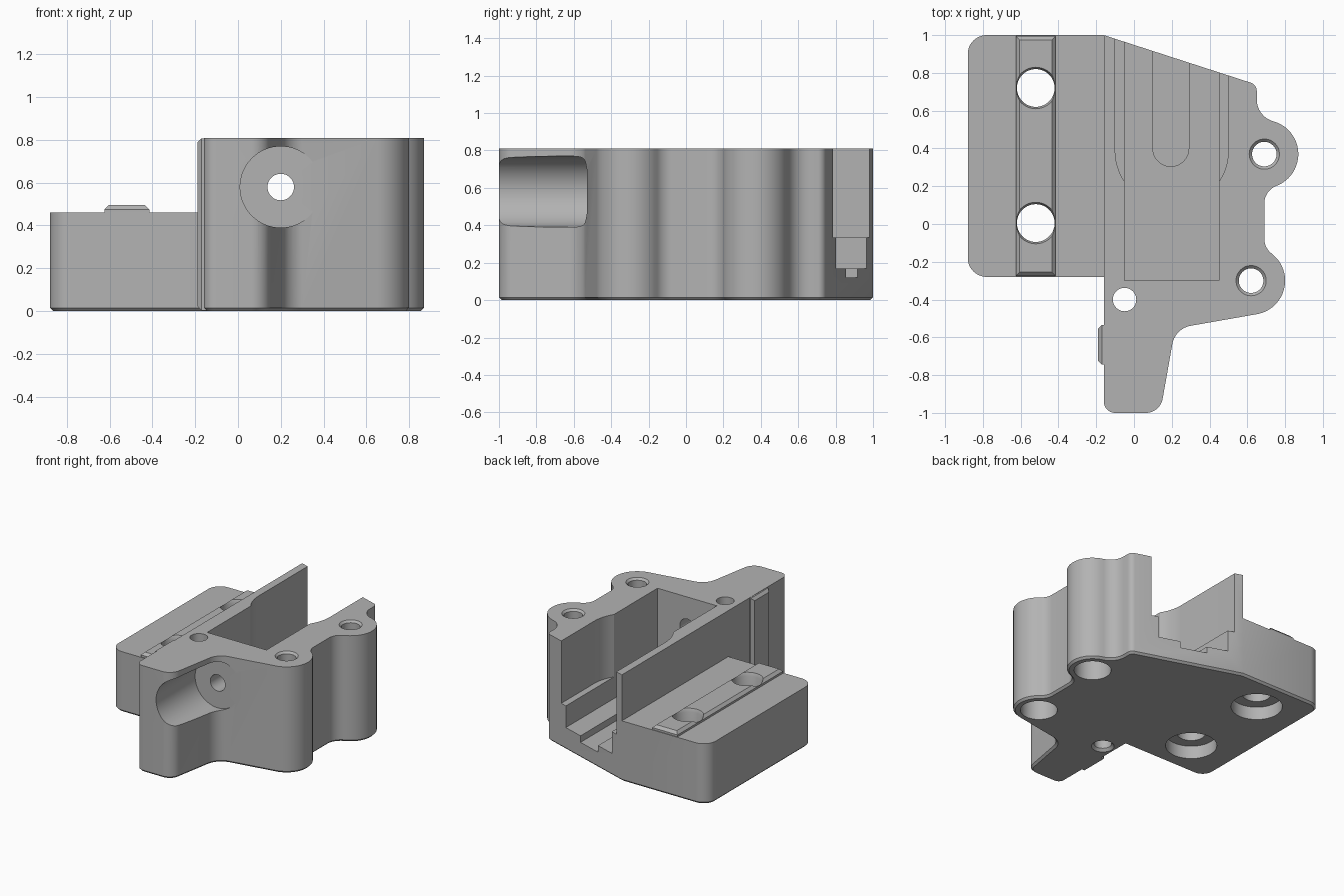
import bpy, bmesh, math
from mathutils import Vector, Matrix

if "Cube" in bpy.data.objects:
    bpy.data.objects.remove(bpy.data.objects["Cube"])

grey = bpy.data.materials.new("plain grey")
grey.use_nodes = True
grey.diffuse_color = (0.45, 0.45, 0.45, 1)
grey.node_tree.nodes["Principled BSDF"].inputs["Base Color"].default_value = (0.45, 0.45, 0.45, 1)

TOP, STEP = 0.81, 0.46


def arc(cx, cy, r, a0, a1, n=12):
    angles = [math.radians(a0 + (a1 - a0) * i / n) for i in range(n + 1)]
    return [(cx + r * math.cos(a), cy + r * math.sin(a)) for a in angles]


def to_object(name, bm):
    bmesh.ops.recalc_face_normals(bm, faces=bm.faces)
    mesh = bpy.data.meshes.new(name)
    bm.to_mesh(mesh)
    bm.free()
    mesh.materials.append(grey)
    obj = bpy.data.objects.new(name, mesh)
    bpy.context.collection.objects.link(obj)
    return obj


def prism(name, outline, z0, z1, chamfer=0):
    """Upright extrusion of an outline, optionally chamfered round its foot."""
    bm = bmesh.new()
    foot = bm.faces.new([bm.verts.new((x, y, z0)) for x, y in outline])
    foot_edges = list(foot.edges)
    new = bmesh.ops.extrude_face_region(bm, geom=[foot], use_keep_orig=True)["geom"]
    bmesh.ops.translate(bm, vec=(0, 0, z1 - z0), verts=[v for v in new if isinstance(v, bmesh.types.BMVert)])
    bmesh.ops.recalc_face_normals(bm, faces=bm.faces)
    if chamfer:
        bmesh.ops.bevel(bm, geom=foot_edges, offset=chamfer, segments=1,
                        affect='EDGES', clamp_overlap=False)
    return to_object(name, bm)


def box(name, x0, x1, y0, y1, z0, z1):
    return prism(name, [(x0, y0), (x1, y0), (x1, y1), (x0, y1)], z0, z1)


def turned(name, profile, matrix, n=48):
    """Solid of revolution from (radius, height) pairs."""
    bm = bmesh.new()
    rings = [[bm.verts.new(matrix @ Vector((x, y, z))) for x, y in arc(0, 0, r, 0, 360, n)[:-1]]
             for r, z in profile]
    for a, b in zip(rings, rings[1:]):
        for i in range(n):
            j = (i + 1) % n
            bm.faces.new((a[i], a[j], b[j], b[i]))
    bm.faces.new(rings[0])
    bm.faces.new(rings[-1])
    return to_object(name, bm)


def key_rail(name, length, height, matrix):
    """Low guide rail with chamfered top edges, lying along its own y."""
    bm = bmesh.new()
    bmesh.ops.create_cube(bm, size=1)
    bmesh.ops.scale(bm, vec=(0.21, length, height + 0.04), verts=bm.verts)
    bmesh.ops.translate(bm, vec=(0, 0, (height - 0.04) / 2), verts=bm.verts)
    rim = [e for e in bm.edges if all(v.co.z > 0 for v in e.verts)]
    bmesh.ops.bevel(bm, geom=rim, offset=0.02, segments=1, affect='EDGES')
    bmesh.ops.transform(bm, matrix=matrix, verts=bm.verts)
    return to_object(name, bm)


def combine(target, other, operation):
    mod = target.modifiers.new("join", 'BOOLEAN')
    mod.object, mod.operation, mod.solver = other, operation, 'EXACT'
    bpy.context.view_layer.objects.active = target
    bpy.ops.object.modifier_apply(modifier=mod.name)
    bpy.data.objects.remove(other)


# Whole outline, clockwise from the back: sloped back, two screw lobes, leg, side shelf
outline = (
    [(-0.16, 1.0)]
    + arc(0.605, 0.705, 0.045, 72, 0, 6)
    + arc(0.77, 0.659, 0.12, 180, 254.5)
    + arc(0.69, 0.37, 0.18, 74.5, -69, 24)
    + arc(0.79, 0.1085, 0.10, 111, 180)
    + arc(0.79, -0.0775, 0.10, 180, 232.6)
    + arc(0.62, -0.30, 0.18, 52.6, -80, 24)
    + arc(0.321, -0.657, 0.12, 100, 170)
    + arc(0.063, -0.91, 0.09, -10, -90)
    + arc(-0.10, -0.94, 0.06, -90, -180)
    + [(-0.16, -0.28)]
    + arc(-0.78, -0.18, 0.10, 270, 180)
    + arc(-0.78, 0.90, 0.10, 180, 90)
)
body = prism("mount_body", outline, 0, TOP, 0.015)

# Lower the side shelf
combine(body, box("shelf_cutter", -1.2, -0.16, -0.4, 1.2, STEP, 1.2), 'DIFFERENCE')

# Guide rails on the shelf and on the side of the leg
shelf_rail = key_rail("shelf_rail", 1.27, 0.035, Matrix.Translation((-0.52, 0.36, STEP)))
combine(body, shelf_rail, 'UNION')
side_turn = Matrix(((0, 0, -1, -0.16), (1, 0, 0, -0.64), (0, -1, 0, TOP / 2), (0, 0, 0, 1)))
combine(body, key_rail("leg_rail", TOP - 0.004, 0.03, side_turn), 'UNION')

# Stepped channel open to the top and back
slot = arc(0.2, 0.39, 0.30, 180, 360, 32) + [(0.5, 1.3), (-0.1, 1.3)]
groove = arc(0.195, 0.40, 0.095, 180, 360, 24) + [(0.29, 1.3), (0.10, 1.3)]
for cutter in (
    prism("slot_cutter", slot, 0.335, 1.2),
    box("pocket_cutter", -0.05, 0.45, -0.30, 1.25, 0.17, 1.1),
    prism("groove_cutter", groove, 0.12, 1.0),
):
    combine(body, cutter, 'DIFFERENCE')

# Upright holes: wide recesses beneath, small chamfers above
lobe_hole = [(0.13, -0.1), (0.13, 0.30), (0.065, 0.30), (0.065, TOP - 0.015), (0.08, TOP), (0.08, 1)]
shelf_hole = [(0.18, -0.1), (0.18, 0.10), (0.10, 0.10), (0.10, STEP + 0.01), (0.11, STEP + 0.035), (0.11, 1)]
pin_hole = [(0.08, -0.1), (0.08, 0), (0.062, 0.02), (0.062, 1)]
for x, y, profile in (
    (0.69, 0.37, lobe_hole), (0.62, -0.30, lobe_hole),
    (-0.52, 0.72, shelf_hole), (-0.52, 0.005, shelf_hole),
    (-0.05, -0.40, pin_hole),
):
    combine(body, turned("hole_cutter", profile, Matrix.Translation((x, y, 0))), 'DIFFERENCE')

# Front screw recess and its bore into the channel
front = Matrix.Translation((0.2, 0, 0.58)) @ Matrix.Rotation(-math.pi / 2, 4, 'X')
recess = [(0.19, -1.2), (0.19, -0.53), (0.062, -0.53), (0.062, -0.1)]
combine(body, turned("recess_cutter", recess, front, 64), 'DIFFERENCE')

bpy.ops.object.select_all(action='DESELECT')
body.select_set(True)
bpy.context.view_layer.objects.active = body
bpy.ops.object.shade_smooth_by_angle(angle=math.radians(30))
